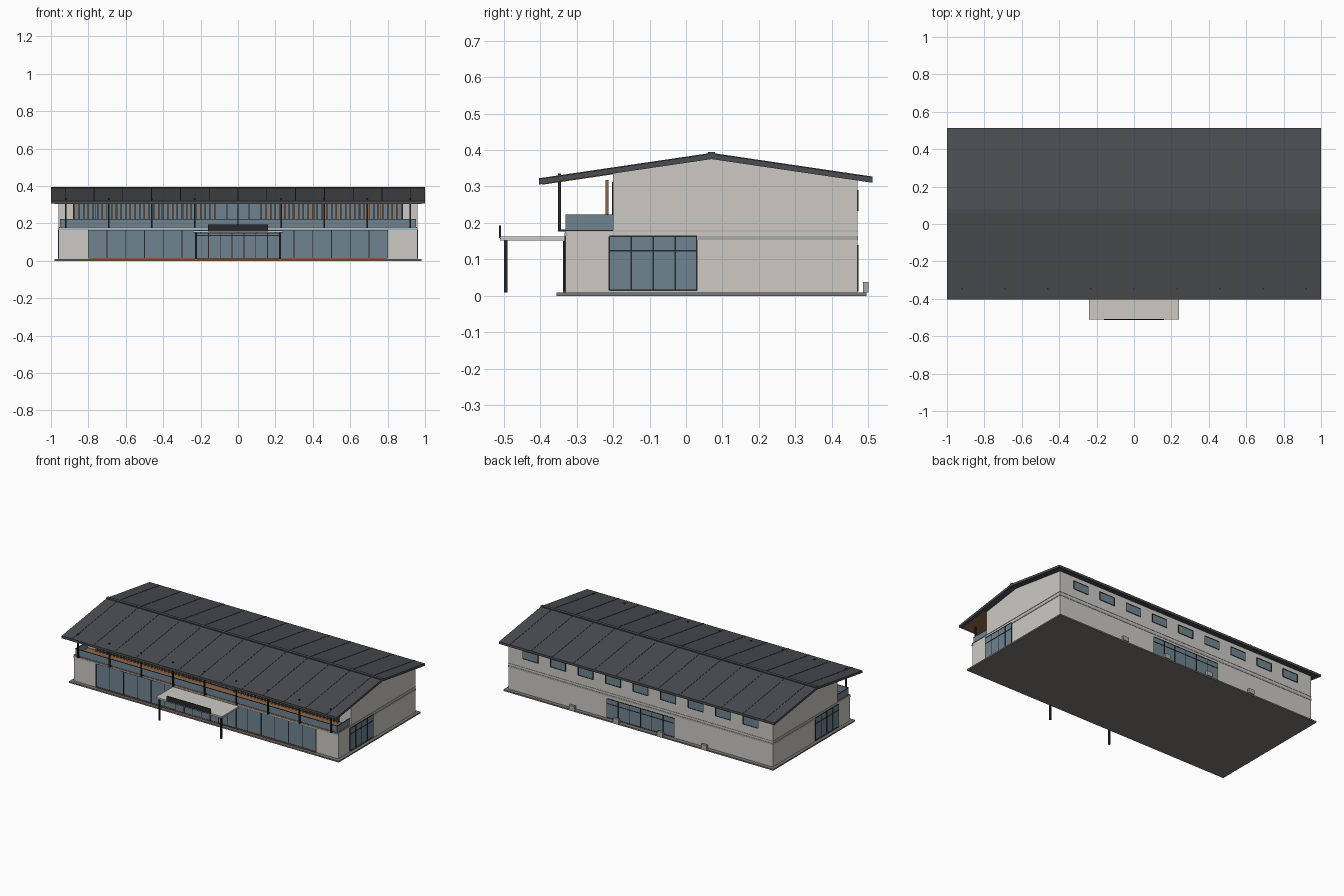
import bpy, math

if "Cube" in bpy.data.objects:
    bpy.data.objects.remove(bpy.data.objects["Cube"])

def mat(name, r, g, b):
    m = bpy.data.materials.new(name)
    m.diffuse_color = (r, g, b, 1)
    m.use_nodes = True
    m.node_tree.nodes["Principled BSDF"].inputs["Base Color"].default_value = m.diffuse_color
    return m

WALL = mat("plaster", 0.61, 0.59, 0.55)
ROOF = mat("roof_metal", 0.07, 0.073, 0.08)
GLASS = mat("glass", 0.16, 0.23, 0.28)
WOOD = mat("wood", 0.26, 0.13, 0.06)
DARK = mat("dark_metal", 0.02, 0.021, 0.025)
STONE = mat("stone", 0.2, 0.19, 0.18)
TRIM = mat("trim", 0.42, 0.41, 0.39)

def mesh(name, verts, faces, m):
    me = bpy.data.meshes.new(name)
    me.from_pydata(verts, [], faces)
    me.materials.append(m)
    ob = bpy.data.objects.new(name, me)
    bpy.context.collection.objects.link(ob)
    return ob

# many boxes (x0, x1, y0, y1, z0, z1) joined in one object
def boxes(name, items, m):
    v, f = [], []
    for x0, x1, y0, y1, z0, z1 in items:
        n = len(v)
        v += [(x, y, z) for z in (z0, z1) for x, y in ((x0, y0), (x1, y0), (x1, y1), (x0, y1))]
        f += [[n + i for i in q] for q in ((3, 2, 1, 0), (4, 5, 6, 7), (0, 1, 5, 4),
                                           (1, 2, 6, 5), (2, 3, 7, 6), (3, 0, 4, 7))]
    return mesh(name, v, f, m)

# y-z profile extruded along x
def prism(name, prof, x0, x1, m):
    n = len(prof)
    v = [(x, y, z) for x in (x0, x1) for y, z in prof]
    f = [list(range(n))[::-1], list(range(n, 2 * n))]
    f += [[i, (i + 1) % n, n + (i + 1) % n, n + i] for i in range(n)]
    return mesh(name, v, f, m)

# framed glazing; axis 'x' runs along x at y=pos, axis 'y' runs along y at x=pos
def glazing(name, axis, pos, out, a0, a1, z0, z1, n, transom=None, w=0.004):
    def b(p0, p1, q0, q1, d):
        lo, hi = sorted((pos - out * 0.004, pos + out * d))
        return (p0, p1, lo, hi, q0, q1) if axis == 'x' else (lo, hi, p0, p1, q0, q1)
    boxes(name + "_glass", [b(a0, a1, z0, z1, 0.001)], GLASS)
    h = w / 2
    bars = [b(a0 + (a1 - a0) * i / n - h, a0 + (a1 - a0) * i / n + h, z0, z1, 0.003)
            for i in range(n + 1)]
    for z in [z0, z1] + ([transom] if transom else []):
        bars.append(b(a0, a1, z - h, z + h, 0.003))
    boxes(name + "_frame", bars, DARK)

RIDGE = 0.07
def under(y):
    return 0.375 - 0.147 * abs(y - RIDGE)

# base slab and walls
boxes("base_slab", [(-0.98, 0.98, -0.355, 0.495, 0, 0.009)], STONE)
boxes("ground_floor", [(-0.96, 0.96, -0.33, 0.47, 0.009, 0.176)], WALL)
prism("upper_floor", [(-0.2, 0.176), (0.47, 0.176), (0.47, under(0.47) + 0.003),
                      (RIDGE, 0.378), (-0.2, under(-0.2) + 0.003)], -0.96, 0.96, WALL)

# string courses
bands = []
for z0, z1 in ((0.153, 0.164), (0.177, 0.179)):
    bands += [(-0.962, 0.962, 0.46, 0.472, z0, z1)]
    bands += [(s * 0.961 - 0.002, s * 0.961 + 0.002, -0.33 if z0 > 0.16 else 0.03, 0.472, z0, z1)
              for s in (-1, 1)]
bands += [(-0.962, 0.962, -0.333, -0.325, 0.164, 0.174)]
boxes("string_course", bands, TRIM)

# gabled roof, ridge cap, standing seams
F, B, T = -0.403, 0.512, 0.015
prism("roof", [(F, under(F)), (RIDGE, 0.375), (B, under(B)), (B, under(B) + T),
               (RIDGE, 0.375 + T), (F, under(F) + T)], -1, 1, ROOF)
prism("ridge_cap", [(0.06, 0.385), (0.08, 0.385), (0.08, 0.395), (0.06, 0.395)], -1, 1, ROOF)
for i in range(13):
    x = -0.924 + 0.154 * i
    prism("roof_seam", [(F, under(F) + T), (RIDGE, 0.375 + T), (B, under(B) + T),
                        (B, under(B) + T + 0.002), (RIDGE, 0.377 + T),
                        (F, under(F) + T + 0.002)], x - 0.002, x + 0.002, ROOF)
# timber soffit above the terrace
prism("soffit", [(-0.395, under(-0.395) - 0.002), (-0.2, under(-0.2) - 0.002),
                 (-0.2, under(-0.2) + 0.001), (-0.395, under(-0.395) + 0.001)], -0.98, 0.98, WOOD)

# terrace deck, glass railing, columns
boxes("terrace_deck", [(-0.957, 0.957, -0.332, -0.2, 0.176, 0.18)], WOOD)
boxes("railing_glass", [(-0.95, 0.95, -0.33, -0.327, 0.18, 0.221)] +
      [(s * 0.95 - 0.0015, s * 0.95 + 0.0015, -0.33, -0.2, 0.18, 0.221) for s in (-1, 1)], GLASS)
boxes("railing_cap", [(-0.952, 0.952, -0.331, -0.326, 0.221, 0.223)] +
      [(s * 0.95 - 0.0025, s * 0.95 + 0.0025, -0.33, -0.2, 0.221, 0.223) for s in (-1, 1)], DARK)
boxes("terrace_columns", [(x - 0.004, x + 0.004, -0.351, -0.343, 0.178, 0.335)
                          for x in (-0.92 + 0.23 * i for i in range(9))], DARK)
boxes("column_brackets", [(x - 0.004, x + 0.004, -0.351, -0.328, 0.176, 0.182)
                          for x in (-0.92 + 0.23 * i for i in range(9))], DARK)

# glazing on every side
glazing("front_window", 'x', -0.33, -1, -0.8, 0.8, 0.014, 0.165, 16)
glazing("entrance_door", 'x', -0.334, -1, -0.22, 0.22, 0.014, 0.148, 7, 0.135)
boxes("front_sill", [(-0.8, 0.8, -0.337, -0.328, 0.009, 0.015)], WOOD)
glazing("terrace_window", 'x', -0.2, -1, -0.88, 0.88, 0.182, 0.31, 15)
for s, n in ((1, "right"), (-1, "left")):
    glazing(n + "_window", 'y', s * 0.96, s, -0.21, 0.03, 0.015, 0.163, 4, 0.124)
glazing("back_door", 'x', 0.47, 1, -0.245, 0.245, 0.014, 0.137, 6, 0.105)
for i in range(9):
    x = -0.8 + 0.2 * i
    glazing("back_window", 'x', 0.47, 1, x - 0.055, x + 0.055, 0.235, 0.288, 1)

# timber slat screens, mirrored about the centre
slats = []
for s in (-1, 1):
    for i in range(31):
        x = s * (0.125 + 0.025 * i)
        slats.append((x - 0.004, x + 0.004, -0.221, -0.213, 0.182, 0.317))
boxes("slat_screen", slats, WOOD)

# entrance canopy
boxes("canopy", [(-0.24, 0.24, -0.51, -0.33, 0.152, 0.163)], WALL)
boxes("canopy_front_panel", [(-0.16, 0.16, -0.513, -0.508, 0.158, 0.193)], DARK)
boxes("canopy_posts", [(s * 0.225 - 0.005, s * 0.225 + 0.005, -0.499, -0.489, 0.009, 0.152)
                       for s in (-1, 1)], DARK)

# outdoor units along the back
boxes("outdoor_units", [(x - 0.02, x + 0.02, 0.486, 0.501, 0.009, 0.038)
                        for x in (-0.48, -0.16, 0.16, 0.48)], TRIM)
